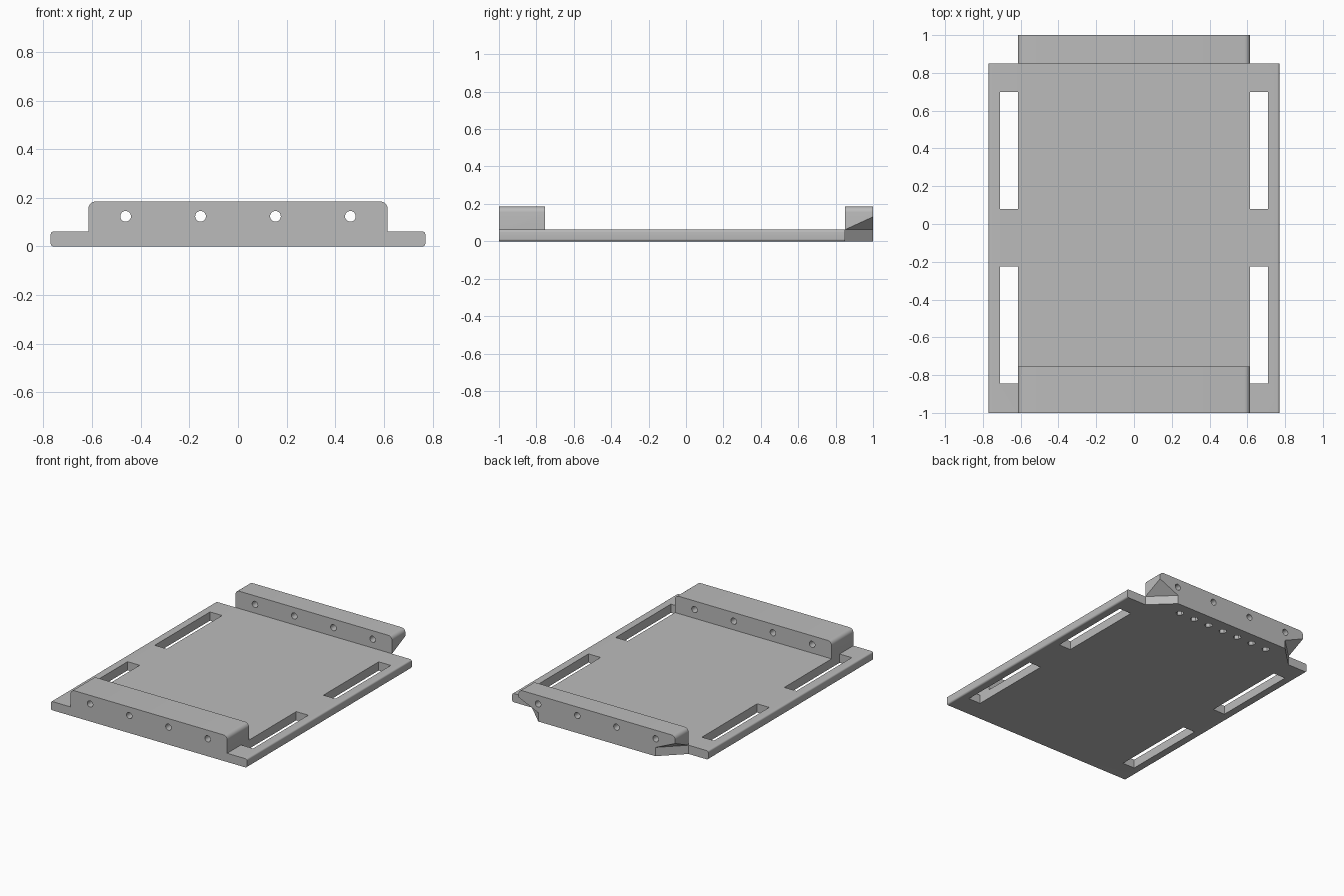
import bpy, bmesh, math
from mathutils import Matrix

cube = bpy.data.objects.get("Cube")
if cube:
    bpy.data.objects.remove(cube)

grey = bpy.data.materials.new("plain_grey")
grey.use_nodes = True
colour = (0.5, 0.5, 0.5, 1)
grey.diffuse_color = colour
grey.node_tree.nodes["Principled BSDF"].inputs["Base Color"].default_value = colour


def finish(name, bm):
    bmesh.ops.recalc_face_normals(bm, faces=bm.faces)
    mesh = bpy.data.meshes.new(name)
    bm.to_mesh(mesh)
    bm.free()
    mesh.materials.append(grey)
    ob = bpy.data.objects.new(name, mesh)
    bpy.context.collection.objects.link(ob)
    return ob


def bar(name, half, z0, z1, y0, y1, top_r=0, low_r=0):
    """Cross-section with rounded corners, extruded along y."""
    points = []
    corners = [(half, z0, low_r, -90), (half, z1, top_r, 0),
               (-half, z1, top_r, 90), (-half, z0, low_r, 180)]
    for x, z, r, start in corners:
        cx = x - math.copysign(r, x)
        cz = z + r if z == z0 else z - r
        steps = 6 if r else 0
        for i in range(steps + 1):
            a = math.radians(start + 90 * i / max(steps, 1))
            points.append((cx + r * math.cos(a), cz + r * math.sin(a)))
    bm = bmesh.new()
    face = bm.faces.new([bm.verts.new((x, y0, z)) for x, z in points])
    out = bmesh.ops.extrude_face_region(bm, geom=[face])["geom"]
    moved = [v for v in out if isinstance(v, bmesh.types.BMVert)]
    bmesh.ops.translate(bm, verts=moved, vec=(0, y1 - y0, 0))
    return finish(name, bm)


def box(bm, x0, x1, y0, y1, z0, z1):
    m = Matrix.Translation(((x0 + x1) / 2, (y0 + y1) / 2, (z0 + z1) / 2))
    m = m @ Matrix.Diagonal((x1 - x0, y1 - y0, z1 - z0, 1))
    bmesh.ops.create_cube(bm, size=1, matrix=m)


def boolean(target, other, operation):
    mod = target.modifiers.new(other.name, 'BOOLEAN')
    mod.operation = operation
    mod.solver = 'EXACT'
    mod.object = other
    bpy.ops.object.select_all(action='DESELECT')
    bpy.context.view_layer.objects.active = target
    target.select_set(True)
    bpy.ops.object.modifier_apply(modifier=mod.name)
    bpy.data.objects.remove(other)


# Base plate and the two raised end blocks
tray = bar("mounting_tray", 0.77, 0, 0.062, -1, 0.85, 0.012, 0.012)
front_block = bar("front_block", 0.615, 0.03, 0.185, -1, -0.755, top_r=0.03)
back_block = bar("back_block", 0.615, 0, 0.185, 0.85, 1, top_r=0.03)

# Rear corners: upright chamfer below, sloping overhang above
bm = bmesh.new()
for s in (-1, 1):
    a, b, q = (s * 0.735, 0.734), (s * 0.34, 1.116), (s * 0.735, 1.116)
    pts = [(*p, -0.05) for p in (a, b, q)]
    pts += [(*a, 0.062), (*b, 0.062), (*q, 0.238)]
    bmesh.ops.convex_hull(bm, input=[bm.verts.new(p) for p in pts])
boolean(back_block, finish("corner_cutter", bm), 'DIFFERENCE')

boolean(tray, front_block, 'UNION')
boolean(tray, back_block, 'UNION')

# Long slots beside the blocks
bm = bmesh.new()
for x0, x1 in ((-0.71, -0.615), (0.615, 0.71)):
    for y0, y1 in ((-0.845, -0.225), (0.08, 0.70)):
        box(bm, x0, x1, y0, y1, -0.1, 0.1)
boolean(tray, finish("slot_cutter", bm), 'DIFFERENCE')

# Round bolt holes through both blocks
bm = bmesh.new()
for x in (-0.462, -0.154, 0.154, 0.462):
    m = Matrix.Translation((x, 0, 0.124)) @ Matrix.Rotation(math.pi / 2, 4, 'X')
    bmesh.ops.create_cone(bm, cap_ends=True, segments=24, radius1=0.022,
                          radius2=0.022, depth=2.4, matrix=m)
boolean(tray, finish("bolt_hole_cutter", bm), 'DIFFERENCE')

# Row of blind hexagonal pockets under the rear block
bm = bmesh.new()
for i in range(-3, 4):
    m = Matrix.Translation((i * 0.123, 0.91, 0.03))
    bmesh.ops.create_cone(bm, cap_ends=True, segments=6, radius1=0.027,
                          radius2=0.027, depth=0.12, matrix=m)
boolean(tray, finish("pocket_cutter", bm), 'DIFFERENCE')

bpy.ops.object.shade_smooth_by_angle(angle=math.radians(30))
